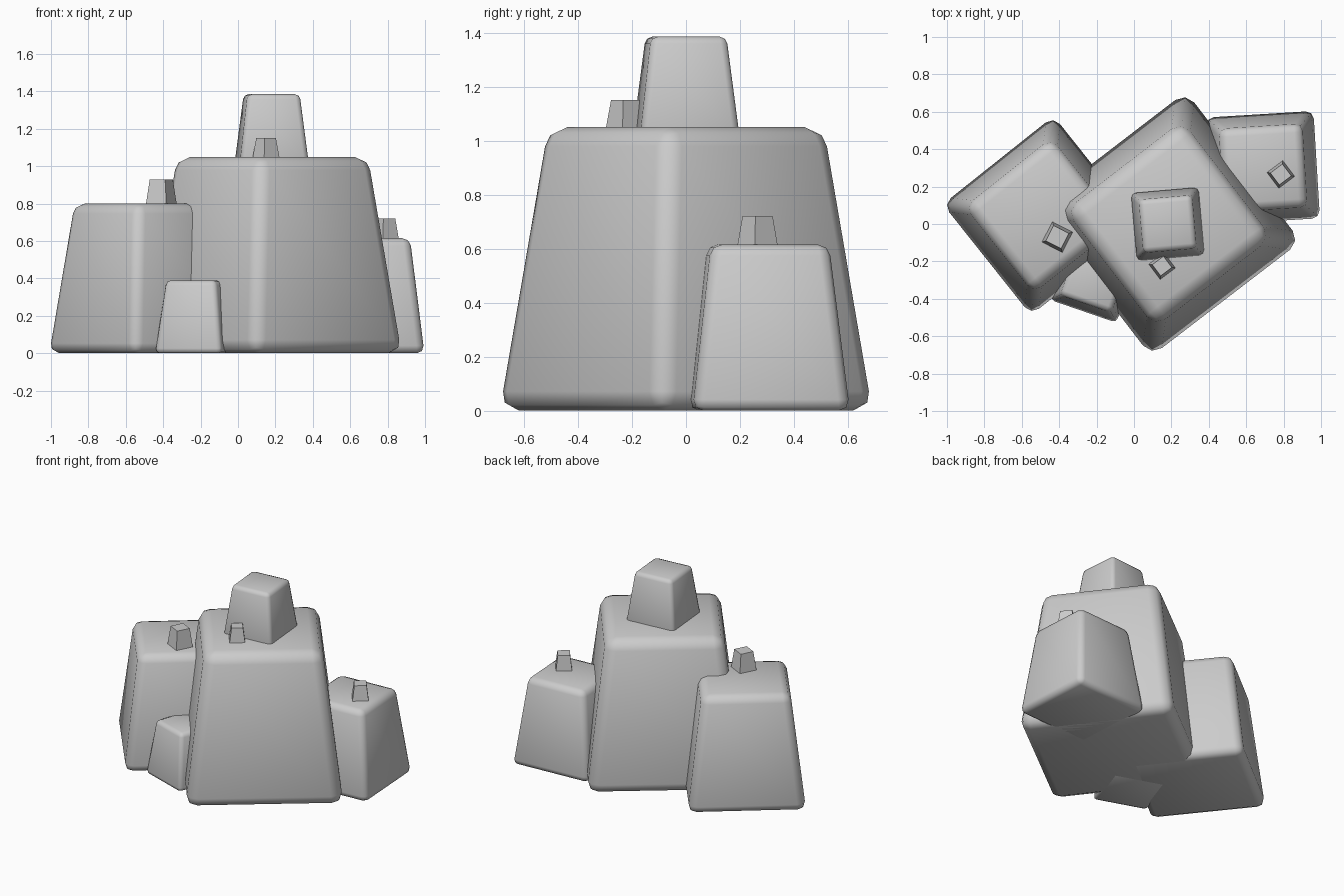
import bpy, bmesh, math

if "Cube" in bpy.data.objects:
    bpy.data.objects.remove(bpy.data.objects["Cube"], do_unlink=True)

stone = bpy.data.materials.new("stone_grey")
stone.use_nodes = True
grey = (0.6, 0.6, 0.6, 1)
stone.diffuse_color = grey
stone.node_tree.nodes["Principled BSDF"].inputs["Base Color"].default_value = grey


def block(name, x, y, z0, z1, half, turn, taper=0.75, bevel=0.14):
    """Cube narrowing upwards; bevel is a share of its half width."""
    bm = bmesh.new()
    bmesh.ops.create_cube(bm, size=2)
    for v in bm.verts:
        s = half * (taper if v.co.z > 0 else 1)
        v.co = (v.co.x * s, v.co.y * s, z1 - z0 if v.co.z > 0 else 0)
    if bevel:
        bmesh.ops.bevel(bm, geom=bm.edges[:], offset=bevel * half,
                        offset_type='OFFSET', segments=2, profile=0.5,
                        affect='EDGES', clamp_overlap=True)
    bmesh.ops.recalc_face_normals(bm, faces=bm.faces[:])
    mesh = bpy.data.meshes.new(name)
    bm.to_mesh(mesh)
    bm.free()
    mesh.materials.append(stone)
    ob = bpy.data.objects.new(name, mesh)
    ob.location = (x, y, z0)
    ob.rotation_euler.z = math.radians(turn)
    bpy.context.collection.objects.link(ob)
    # Rounded blocks are smooth, the little pegs stay flat
    if bevel:
        bpy.ops.object.select_all(action='DESELECT')
        ob.select_set(True)
        bpy.context.view_layer.objects.active = ob
        bpy.ops.object.shade_smooth_by_angle(angle=math.radians(60))
    return ob


# Large rounded rocks
block("main_rock", 0.185, 0, 0, 1.05, 0.513, 37.5)
block("left_rock", -0.49, 0.045, 0, 0.80, 0.385, 38.5)
block("back_right_rock", 0.69, 0.30, 0, 0.615, 0.292, 3.5)
block("small_front_rock", -0.21, -0.29, 0, 0.39, 0.19, -19)
block("top_rock", 0.18, 0, 1.0, 1.385, 0.187, 5)

# Little sharp pegs on the flat tops
block("main_peg", 0.15, -0.225, 1.04, 1.15, 0.052, 37, 0.72, 0)
block("left_peg", -0.41, -0.07, 0.79, 0.93, 0.062, -27, 0.74, 0)
block("right_peg", 0.785, 0.265, 0.605, 0.72, 0.054, 37, 0.74, 0)
